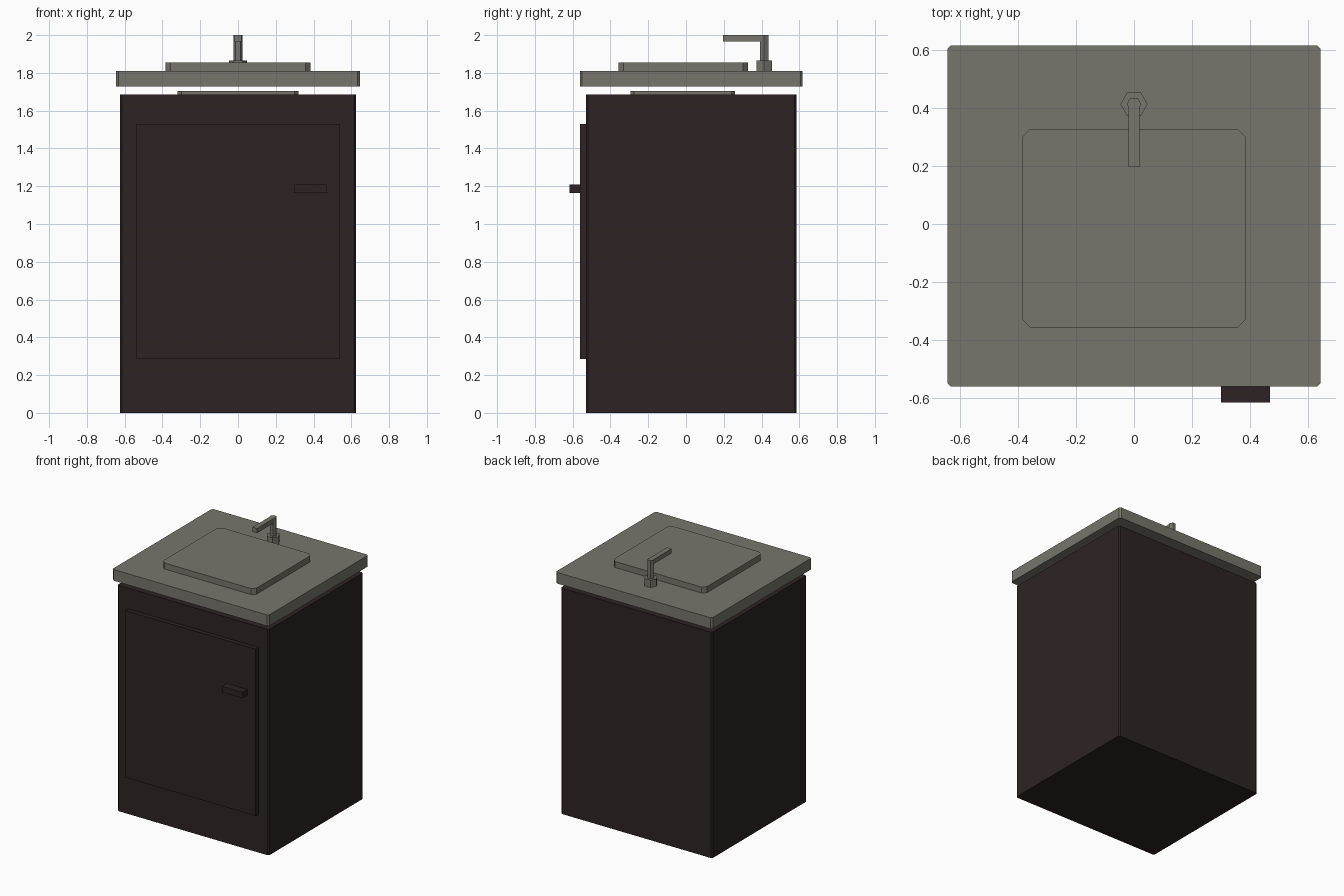
import bpy, bmesh, math
from mathutils import Matrix

cube = bpy.data.objects.get("Cube")
if cube:
    bpy.data.objects.remove(cube, do_unlink=True)


def material(name, rgb):
    m = bpy.data.materials.new(name)
    m.use_nodes = True
    m.diffuse_color = (*rgb, 1)
    m.node_tree.nodes["Principled BSDF"].inputs["Base Color"].default_value = (*rgb, 1)
    return m


WOOD = material("dark brown wood", (0.027, 0.017, 0.017))
STONE = material("warm grey stone", (0.185, 0.18, 0.15))


def finish(name, bm, mat):
    mesh = bpy.data.meshes.new(name)
    bm.to_mesh(mesh)
    bm.free()
    mesh.materials.append(mat)
    obj = bpy.data.objects.new(name, mesh)
    bpy.context.collection.objects.link(obj)
    return obj


def block(name, x, y, z, mat, chamfer=0):
    """Box from (min, max) ranges, with chamfered upright edges."""
    bm = bmesh.new()
    bmesh.ops.create_cube(bm, size=1)
    for v in bm.verts:
        for i, (lo, hi) in enumerate((x, y, z)):
            v.co[i] = lo if v.co[i] < 0 else hi
    if chamfer:
        upright = [e for e in bm.edges
                   if abs(e.verts[0].co.z - e.verts[1].co.z) > 0.001]
        bmesh.ops.bevel(bm, geom=upright, offset=chamfer, segments=1,
                        affect='EDGES')
    return finish(name, bm, mat)


def hex_post(name, y, z, radius, mat):
    """Upright six-sided post with corners pointing left and right."""
    bm = bmesh.new()
    turn = Matrix.Rotation(math.radians(90), 4, 'Z')
    place = Matrix.Translation((0, y, sum(z) / 2))
    bmesh.ops.create_cone(bm, cap_ends=True, segments=6, radius1=radius,
                          radius2=radius, depth=z[1] - z[0],
                          matrix=place @ turn)
    return finish(name, bm, mat)


# Cabinet with door and handle
block("cabinet", (-0.625, 0.625), (-0.53, 0.585), (0, 1.685), WOOD, 0.01)
block("door", (-0.54, 0.54), (-0.562, -0.53), (0.285, 1.53), WOOD)
block("door_handle", (0.30, 0.47), (-0.617, -0.562), (1.165, 1.21), WOOD)

# Countertop with basin above and its underside resting on the cabinet
block("countertop", (-0.645, 0.645), (-0.562, 0.617), (1.727, 1.81), STONE, 0.012)
block("basin", (-0.385, 0.385), (-0.358, 0.328), (1.81, 1.855), STONE, 0.027)
block("basin_underside", (-0.32, 0.32), (-0.295, 0.26), (1.685, 1.705), STONE, 0.02)

# Faucet
hex_post("faucet_base", 0.414, (1.81, 1.865), 0.047, STONE)
hex_post("faucet_post", 0.414, (1.865, 2.0), 0.025, STONE)
block("faucet_spout", (-0.019, 0.019), (0.197, 0.414), (1.966, 2.0), STONE)
